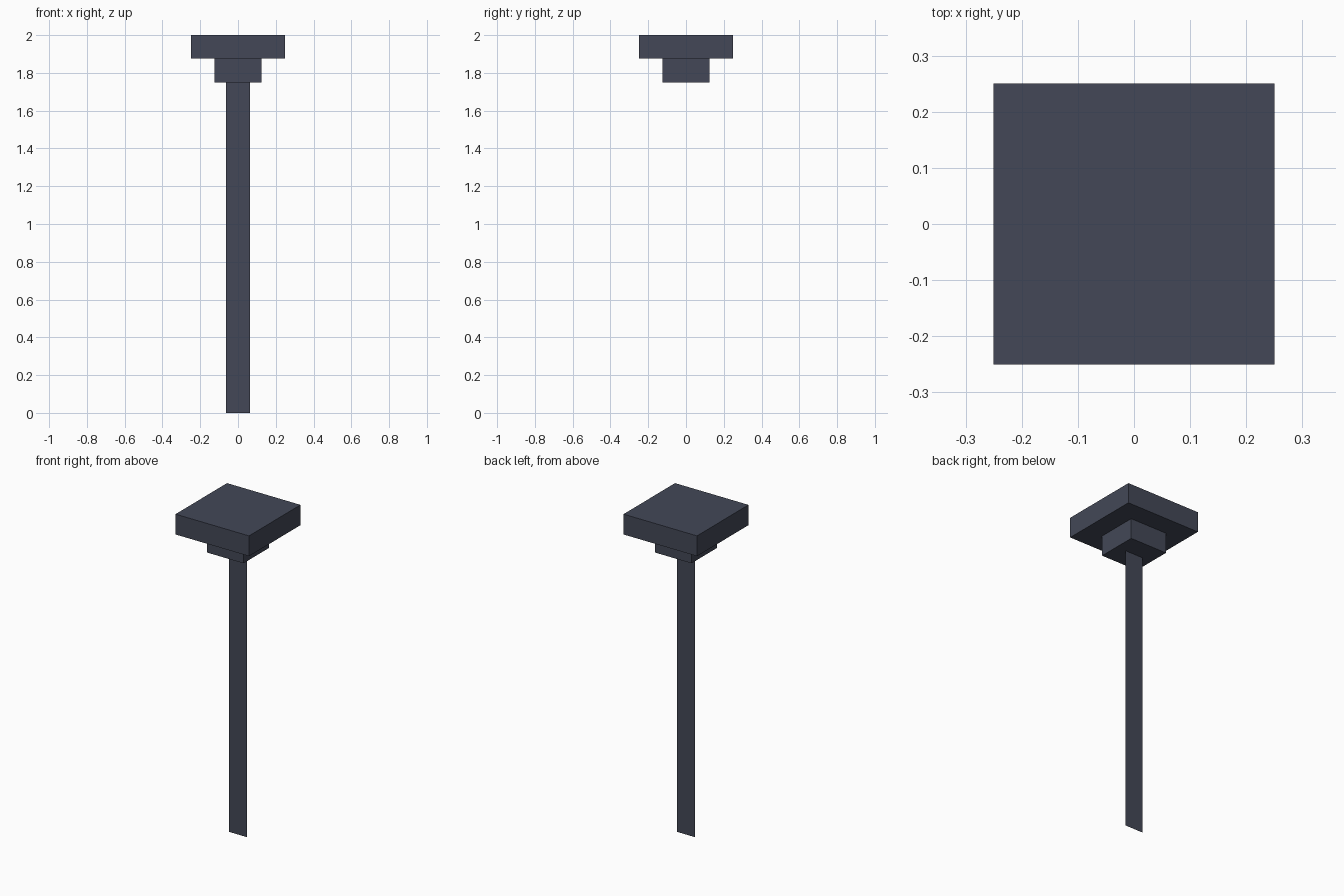
import bpy

if "Cube" in bpy.data.objects:
    bpy.data.objects.remove(bpy.data.objects["Cube"])

# Single dark slate colour
slate = bpy.data.materials.new("dark_slate")
slate.diffuse_color = (0.056, 0.064, 0.095, 1.0)
slate.use_nodes = True
slate.node_tree.nodes["Principled BSDF"].inputs["Base Color"].default_value = slate.diffuse_color


def add_box(name, width, z_low, z_high):
    """Square block centred on the vertical axis."""
    bpy.ops.mesh.primitive_cube_add(size=1, location=(0, 0, (z_low + z_high) / 2))
    box = bpy.context.object
    box.name = name
    box.scale = (width, width, z_high - z_low)
    bpy.ops.object.transform_apply(location=False, rotation=False, scale=True)
    box.data.materials.append(slate)


# Stepped ceiling mount
add_box("top_plate", 0.5, 1.875, 2.0)
add_box("lower_block", 0.25, 1.75, 1.875)

# Flat hanging strip, a single sheet facing front and back
strip_mesh = bpy.data.meshes.new("hanging_strip")
half = 0.0625
strip_mesh.from_pydata(
    [(-half, 0, 0), (half, 0, 0), (half, 0, 1.75), (-half, 0, 1.75)],
    [], [(0, 1, 2, 3)])
strip_mesh.materials.append(slate)
strip = bpy.data.objects.new("hanging_strip", strip_mesh)
bpy.context.collection.objects.link(strip)
